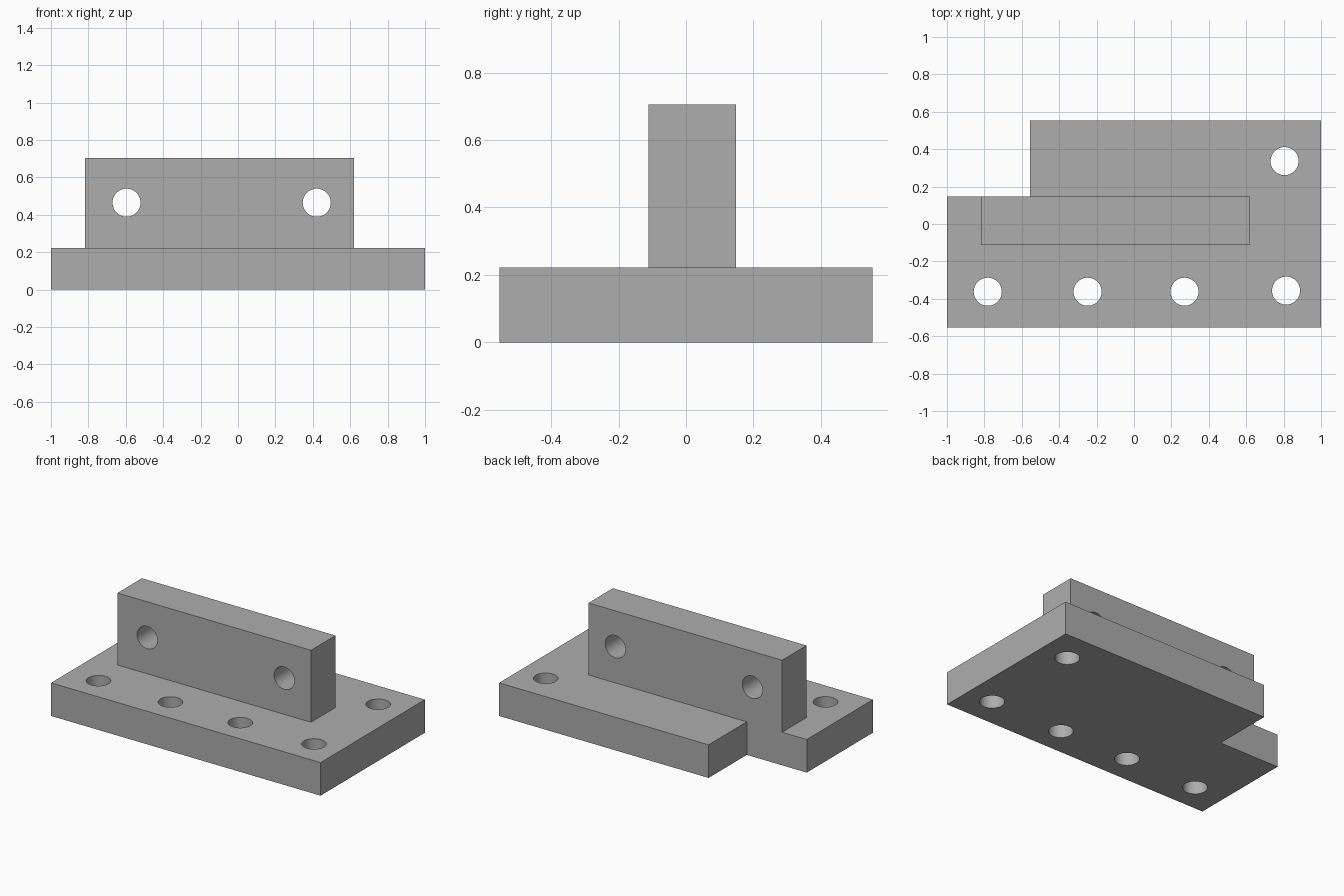
import bpy
import bmesh
import math
from mathutils import Matrix, Vector

default_cube = bpy.data.objects.get("Cube")
if default_cube:
    bpy.data.objects.remove(default_cube, do_unlink=True)

BASE_TOP, TOP = 0.222, 0.705
BACK = 0.148            # shared plane of the notch and the upright's back
HOLE_RADIUS = 0.075

grey = bpy.data.materials.new("plain_grey")
grey.use_nodes = True
colour = (0.42, 0.42, 0.42, 1)
grey.diffuse_color = colour
grey.node_tree.nodes["Principled BSDF"].inputs["Base Color"].default_value = colour


def add_object(name, bm):
    bmesh.ops.recalc_face_normals(bm, faces=bm.faces)
    mesh = bpy.data.meshes.new(name)
    bm.to_mesh(mesh)
    bm.free()
    mesh.materials.append(grey)
    obj = bpy.data.objects.new(name, mesh)
    bpy.context.collection.objects.link(obj)
    return obj


def prism(name, outline, bottom, top):
    bm = bmesh.new()
    face = bm.faces.new([bm.verts.new((x, y, bottom)) for x, y in outline])
    walls = bmesh.ops.extrude_face_region(bm, geom=[face])
    verts = [v for v in walls["geom"] if isinstance(v, bmesh.types.BMVert)]
    bmesh.ops.translate(bm, verts=verts, vec=(0, 0, top - bottom))
    return add_object(name, bm)


def drill(name, centre, along_y=False):
    bm = bmesh.new()
    turn = Matrix.Rotation(math.pi / 2, 4, "X") if along_y else Matrix()
    bmesh.ops.create_cone(bm, cap_ends=True, segments=48, radius1=HOLE_RADIUS,
                          radius2=HOLE_RADIUS, depth=0.6,
                          matrix=Matrix.Translation(Vector(centre)) @ turn)
    return add_object(name, bm)


def combine(target, tool, operation):
    mod = target.modifiers.new(tool.name, "BOOLEAN")
    mod.operation, mod.solver, mod.object = operation, "EXACT", tool
    bpy.context.view_layer.objects.active = target
    bpy.ops.object.modifier_apply(modifier=mod.name)
    bpy.data.objects.remove(tool, do_unlink=True)


# Base plate with a notched back corner
bracket = prism("mounting_bracket",
                [(-1, -0.553), (1, -0.553), (1, 0.553),
                 (-0.555, 0.553), (-0.555, BACK), (-1, BACK)], 0, BASE_TOP)

# Upright plate, sunk into the base and fused with it
left, right, front = -0.817, 0.62, -0.111
upright = prism("upright_plate",
                [(left, front), (right, front), (right, BACK), (left, BACK)],
                BASE_TOP / 2, TOP)
combine(bracket, upright, "UNION")

# Bolt holes through the base
for x, y in [(-0.782, -0.362), (-0.248, -0.362), (0.27, -0.362),
             (0.813, -0.356), (0.805, 0.336)]:
    combine(bracket, drill("base_hole", (x, y, BASE_TOP / 2)), "DIFFERENCE")

# Cross holes through the upright
for x in (-0.596, 0.421):
    combine(bracket, drill("upright_hole", (x, 0, 0.465), True), "DIFFERENCE")

# Smooth bores with crisp plate edges
bpy.ops.object.select_all(action="DESELECT")
bracket.select_set(True)
bpy.context.view_layer.objects.active = bracket
bpy.ops.object.shade_smooth_by_angle(angle=math.radians(30))
